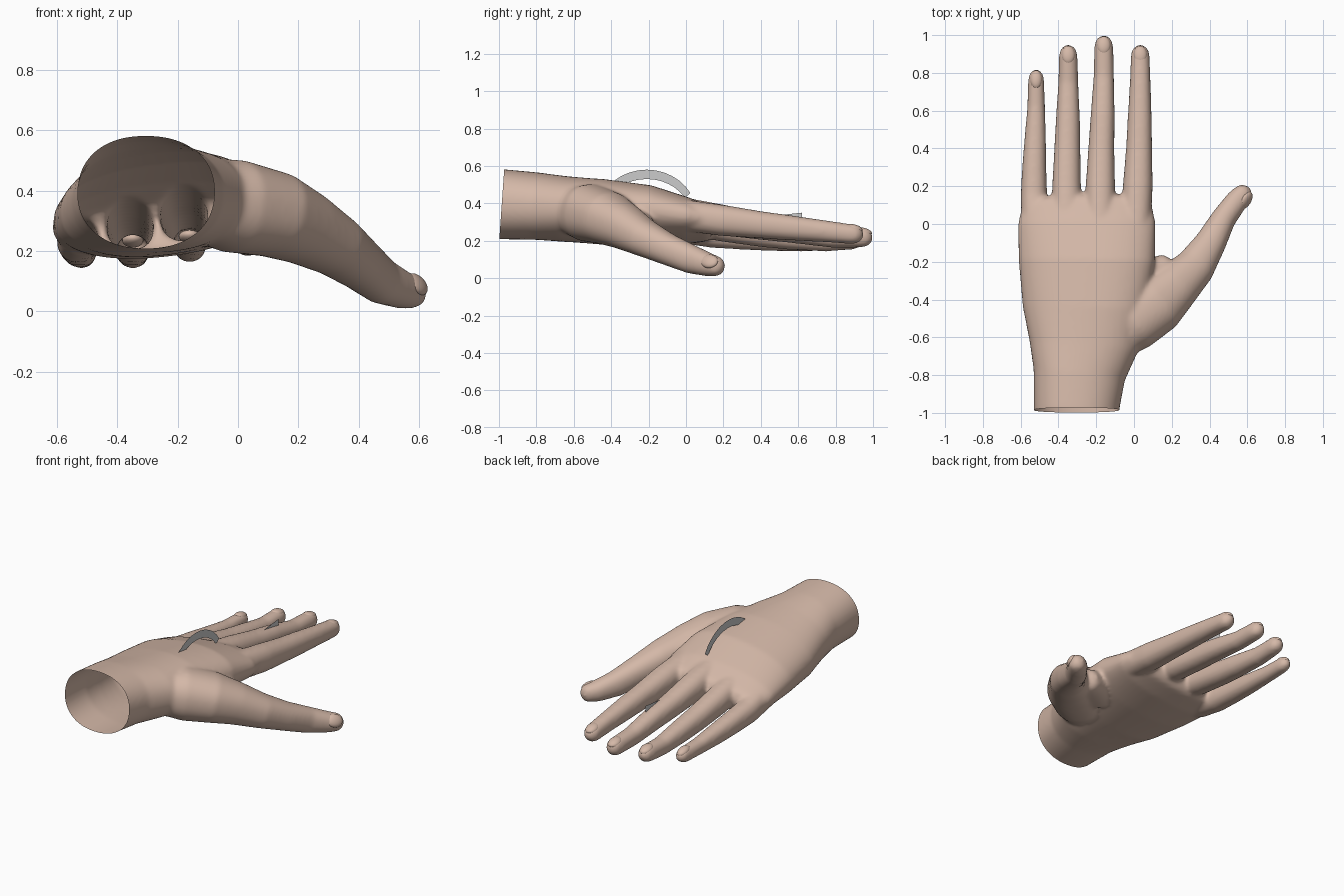
import bpy, bmesh, math
from mathutils import Vector, Matrix

if "Cube" in bpy.data.objects:
    bpy.data.objects.remove(bpy.data.objects["Cube"])


def material(name, rgb):
    m = bpy.data.materials.new(name)
    m.use_nodes = True
    m.diffuse_color = (*rgb, 1)
    m.node_tree.nodes["Principled BSDF"].inputs["Base Color"].default_value = (*rgb, 1)
    return m


skin = material("skin", (0.66, 0.48, 0.39))
grey = material("light grey", (0.6, 0.6, 0.6))


def make_object(name, bm, mat):
    me = bpy.data.meshes.new(name)
    bm.to_mesh(me)
    bm.free()
    me.materials.append(mat)
    ob = bpy.data.objects.new(name, me)
    bpy.context.collection.objects.link(ob)
    return ob


def tube(bm, stations, tip, sides=32, square=0.9):
    """Closed loft; a station is x, y, z, half width, half height, roll."""
    rows = [(Vector(s[:3]), s[3], s[4], s[5] if len(s) > 5 else 0) for s in stations]
    end = (rows[-1][0] - rows[-2][0]).normalized()
    p, w, h, roll = rows[-1]
    for deg in (25, 45, 62, 76, 86):
        a = math.radians(deg)
        rows.append((p + end * tip * math.sin(a), w * math.cos(a), h * math.cos(a), roll))
    rings = []
    for i, (c, w, h, roll) in enumerate(rows):
        d = (rows[min(i + 1, len(rows) - 1)][0] - rows[max(i - 1, 0)][0]).normalized()
        side = d.cross(Vector((0, 0, 1))).normalized()
        side.rotate(Matrix.Rotation(-roll, 3, d))
        up = side.cross(d)
        ring = []
        for k in range(sides):
            a = math.tau * k / sides
            u, v = math.cos(a), math.sin(a)
            u = math.copysign(abs(u) ** square, u)
            v = math.copysign(abs(v) ** square, v)
            ring.append(bm.verts.new(c + side * u * w + up * v * h))
        rings.append(ring)
    faces = []
    for a, b in zip(rings, rings[1:]):
        for k in range(sides):
            n = (k + 1) % sides
            faces.append(bm.faces.new((a[k], a[n], b[n], b[k])))
    faces += [bm.faces.new(rings[0][::-1]), bm.faces.new(rings[-1])]
    bmesh.ops.recalc_face_normals(bm, faces=faces)


# Palm and wrist
body = bmesh.new()
tube(body, [
    (-.305, -1.08, .395, .226, .187),
    (-.305, -.98, .395, .226, .187),
    (-.29, -.8, .385, .243, .18),
    (-.265, -.65, .37, .288, .175, .05),
    (-.26, -.45, .355, .33, .17, .12),
    (-.25, -.2, .335, .362, .155, .12),
    (-.25, 0, .305, .366, .12, .1),
    (-.25, .1, .29, .345, .09, .1)], .06, 48)

# Fingers: centre x and height at the knuckle, each joint and the tip
fingers = {
    "index": [(-.03, -.2, .36, .07), (.01, 0, .335, .08), (.02, .2, .308, .079), (.027, .4, .285, .069),
              (.03, .55, .27, .064), (.033, .75, .25, .055), (.033, .89, .235, .05)],
    "middle": [(-.2, -.2, .38, .07), (-.18, 0, .345, .08), (-.178, .2, .31, .078), (-.173, .4, .278, .069),
               (-.166, .57, .255, .064), (-.16, .78, .22, .054), (-.16, .94, .217, .05)],
    "ring": [(-.34, -.2, .35, .07), (-.355, 0, .315, .08), (-.357, .2, .275, .076), (-.353, .4, .24, .069),
             (-.35, .55, .22, .064), (-.348, .75, .198, .053), (-.348, .89, .205, .049)],
    "little": [(-.47, -.2, .32, .07), (-.52, 0, .265, .078), (-.53, .15, .235, .07), (-.528, .3, .22, .064),
               (-.523, .45, .205, .057), (-.518, .62, .192, .047), (-.518, .76, .192, .043)],
}
for path in fingers.values():
    tube(body, [(x, y, z, r, r * 1.05) for x, y, z, r in path], .06)

# Thumb with its fleshy base, then the web beside it
tube(body, [
    (-.12, -.62, .36, .12, .12),
    (-.02, -.52, .35, .165, .155),
    (.12, -.42, .32, .16, .142),
    (.22, -.33, .275, .13, .122),
    (.325, -.225, .215, .106, .1),
    (.405, -.1, .155, .083, .085),
    (.475, .03, .1, .066, .077),
    (.545, .125, .07, .06, .062),
    (.572, .155, .065, .054, .056)], .055)
tube(body, [(-.02, -.36, .31, .12, .1), (.12, -.27, .28, .1, .085), (.17, -.24, .265, .085, .075)], .05)

# Blend the parts into one skin
hand = make_object("hand", body, skin)
bpy.context.view_layer.objects.active = hand
hand.select_set(True)
blend = hand.modifiers.new("blend", "REMESH")
blend.mode = "VOXEL"
blend.voxel_size = .011
soften = hand.modifiers.new("soften", "SMOOTH")
soften.factor = .5
soften.iterations = 12
for m in ("blend", "soften"):
    bpy.ops.object.modifier_apply(modifier=m)

# Cut the wrist open on a slight slant
bm = bmesh.new()
bm.from_mesh(hand.data)
bmesh.ops.bisect_plane(bm, geom=bm.verts[:] + bm.edges[:] + bm.faces[:],
                       plane_co=(0, -.985, .395), plane_no=(0, -1, .07), clear_outer=True)
bm.to_mesh(hand.data)
bm.free()
bpy.ops.object.shade_smooth()


# Nails: thin domes set into the tips
def nail(name, centre, forward, normal, width, length):
    f = Vector(forward).normalized()
    n = Vector(normal)
    n = (n - f * n.dot(f)).normalized()
    frame = Matrix((f.cross(n), f, n)).transposed().to_4x4()
    bm = bmesh.new()
    bmesh.ops.create_uvsphere(bm, u_segments=24, v_segments=12, radius=1)
    bmesh.ops.transform(bm, verts=bm.verts, matrix=Matrix.Translation(centre) @ frame
                        @ Matrix.Diagonal((width, length, .022, 1)))
    ob = make_object(name, bm, skin)
    for p in ob.data.polygons:
        p.use_smooth = True


for name, path in fingers.items():
    x, y, z, r = path[-1]
    nail(name + "_nail", (x, y + .005, z + r * .62), (0, 1, -.22), (0, 0, 1), r * .72, .05)
nail("thumb_nail", (.592, .125, .09), (.55, .8, -.2), (.75, -.45, .55), .04, .052)


# Thin upright fins over the middle finger
def fin(name, outline_pairs):
    bm = bmesh.new()
    rows = [[bm.verts.new((-.15, y, z)) for y, z in pair] for pair in outline_pairs]
    for a, b in zip(rows, rows[1:]):
        bm.faces.new((a[0], b[0], b[1], a[1]))
    make_object(name, bm, grey)


arch = []
for i in range(13):
    a = math.radians(150 - 10 * i)
    c, s = math.cos(a), math.sin(a)
    arch.append(((-.21 + .27 * c, .33 + .25 * s), (-.21 + .235 * c, .33 + .2 * s)))
fin("knuckle_fin", arch)
fin("finger_fin", [((.48, .335), (.48, .3)), ((.62, .35), (.62, .3))])
